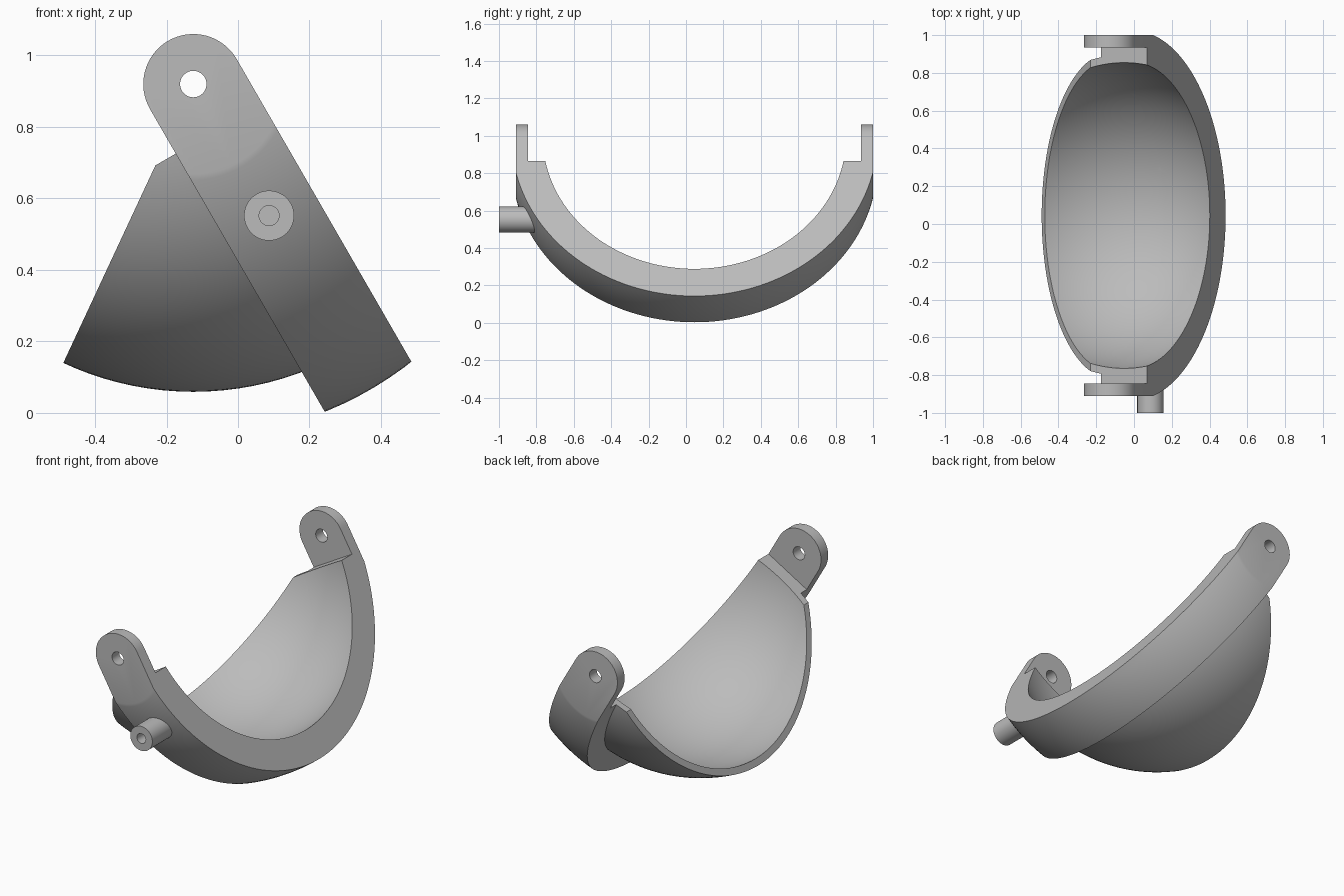
import bpy, bmesh, math
from mathutils import Vector, Matrix

if "Cube" in bpy.data.objects:
    bpy.data.objects.remove(bpy.data.objects["Cube"])

PIVOT = Vector((-0.125, 0.045, 0.92))   # hinge axis, also the sphere centre
TILT = math.radians(30)                 # lean of the arm
HALF_W = 0.14                           # half width of the arm
LEDGE = 0.144                           # distance from hinge to the lug ledge
R_ARM, R_SHELL, R_IN = 0.988, 0.861, 0.822

grey = bpy.data.materials.new("grey")
grey.diffuse_color = (0.5, 0.5, 0.5, 1)
grey.use_nodes = True
grey.node_tree.nodes["Principled BSDF"].inputs["Base Color"].default_value = grey.diffuse_color


def finish(name, bm):
    bmesh.ops.recalc_face_normals(bm, faces=bm.faces)
    me = bpy.data.meshes.new(name)
    bm.to_mesh(me)
    bm.free()
    ob = bpy.data.objects.new(name, me)
    bpy.context.collection.objects.link(ob)
    me.materials.append(grey)
    return ob


def slab(name, pts, half):
    """Profile in arm coordinates (across, down the arm), extruded along y."""
    c, s = math.cos(TILT), math.sin(TILT)
    bm = bmesh.new()
    vs = [bm.verts.new(PIVOT + Vector((u * c + v * s, -half, u * s - v * c)))
          for u, v in pts]
    f = bm.faces.new(vs)
    ext = bmesh.ops.extrude_face_region(bm, geom=[f])["geom"]
    bmesh.ops.translate(bm, vec=(0, 2 * half, 0),
                        verts=[g for g in ext if isinstance(g, bmesh.types.BMVert)])
    return finish(name, bm)


def sphere(name, r):
    bm = bmesh.new()
    m = Matrix.Translation(PIVOT) @ Matrix.Rotation(math.pi / 2, 4, 'X')
    bmesh.ops.create_uvsphere(bm, u_segments=128, v_segments=80, radius=r, matrix=m)
    return finish(name, bm)


def rod(name, x, z, r, y0, y1, n=48):
    bm = bmesh.new()
    m = Matrix.Translation((x, (y0 + y1) / 2, z)) @ Matrix.Rotation(math.pi / 2, 4, 'X')
    bmesh.ops.create_cone(bm, cap_ends=True, segments=n, radius1=r, radius2=r,
                          depth=y1 - y0, matrix=m)
    return finish(name, bm)


def boolean(ob, cutter, op):
    mod = ob.modifiers.new("cut", 'BOOLEAN')
    mod.operation, mod.object, mod.solver = op, cutter, 'EXACT'
    bpy.context.view_layer.objects.active = ob
    bpy.ops.object.modifier_apply(modifier=mod.name)
    bpy.data.objects.remove(cutter)


def smooth(ob):
    bpy.ops.object.select_all(action='DESELECT')
    ob.select_set(True)
    bpy.context.view_layer.objects.active = ob
    bpy.ops.object.shade_smooth_by_angle(angle=math.radians(30))


# Curved arm with a round-topped lug at each end
profile = [(HALF_W * math.cos(a), -HALF_W * math.sin(a))
           for a in (math.pi * i / 32 for i in range(33))]
profile += [(-HALF_W, 1.2), (HALF_W, 1.2)]
arm = slab("curved_arm", profile, 0.955)
boolean(arm, sphere("outer_ball", R_ARM), 'INTERSECT')
boolean(arm, sphere("inner_ball", R_IN), 'DIFFERENCE')
gap = slab("lug_gap", [(-.3, -.3), (.3, -.3), (.3, LEDGE), (-.3, LEDGE)], 0.89)
boolean(arm, gap, 'DIFFERENCE')
boolean(arm, rod("hinge_hole", PIVOT.x, PIVOT.z, 0.037, -1.2, 1.2), 'DIFFERENCE')
smooth(arm)

# Thin shell wedge beside the arm
wedge = math.radians(55)
shell = slab("shell", [(-LEDGE * math.tan(wedge), LEDGE), (-HALF_W, LEDGE),
                       (-HALF_W, 1.3),
                       (-1.5 * math.sin(wedge), 1.5 * math.cos(wedge))], 1.1)
boolean(shell, sphere("outer_ball", R_SHELL), 'INTERSECT')
boolean(shell, sphere("inner_ball", R_IN), 'DIFFERENCE')
smooth(shell)

# Hollow post on the front of the arm
post = rod("post", 0.087, 0.552, 0.07, -1.0, -0.79)
boolean(post, rod("post_hole", 0.087, 0.552, 0.028, -1.1, -0.87), 'DIFFERENCE')
smooth(post)
